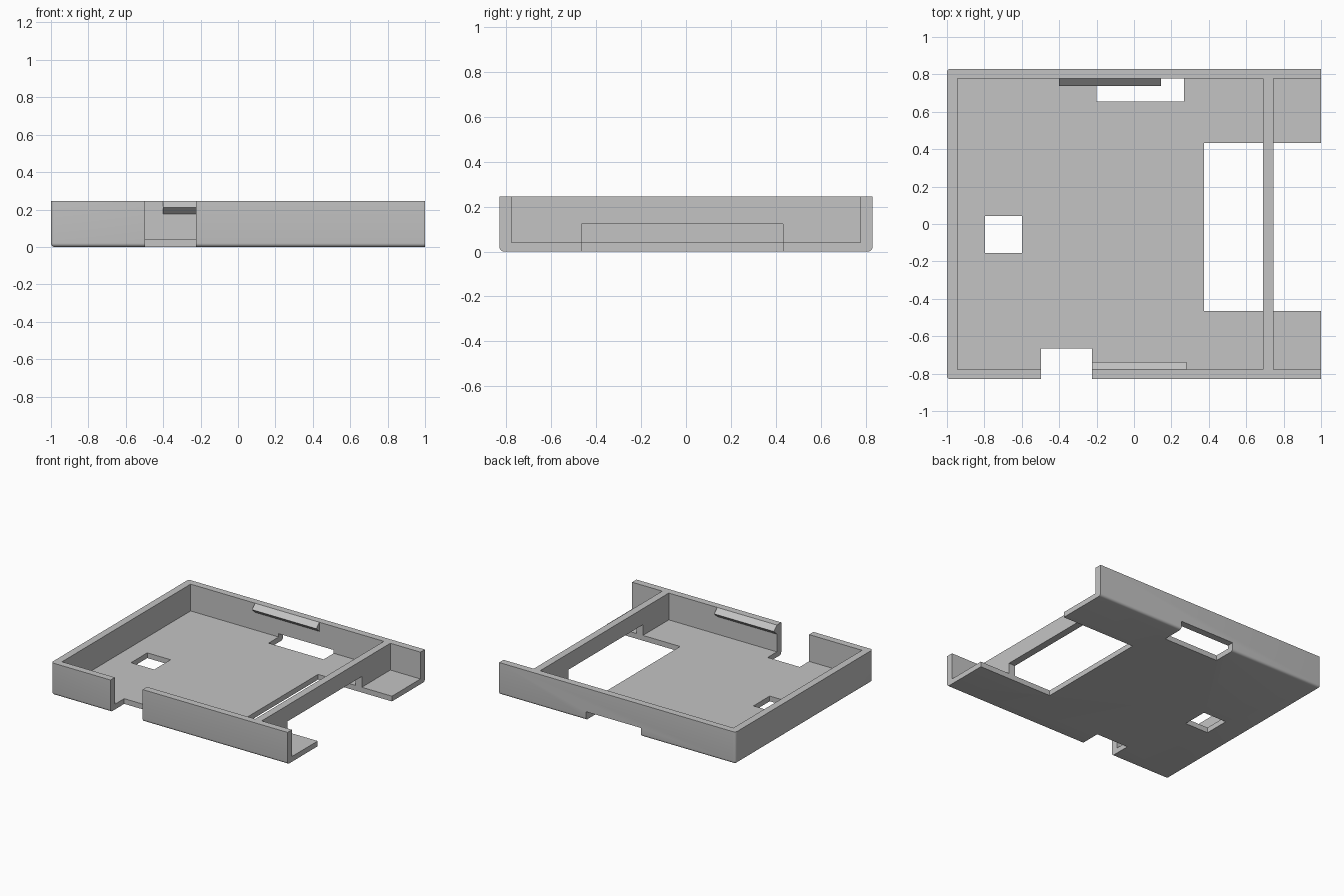
import bpy
import bmesh
from mathutils import Vector

default_cube = bpy.data.objects.get("Cube")
if default_cube:
    bpy.data.objects.remove(default_cube, do_unlink=True)

HALF_Y, HEIGHT, FLOOR = 0.83, 0.245, 0.04
INNER_Y = 0.777

grey = bpy.data.materials.new("light grey plastic")
grey.use_nodes = True
colour = (0.55, 0.55, 0.55, 1)
grey.diffuse_color = colour
grey.node_tree.nodes["Principled BSDF"].inputs["Base Color"].default_value = colour


def make_object(name, bm):
    bmesh.ops.recalc_face_normals(bm, faces=bm.faces)
    mesh = bpy.data.meshes.new(name)
    bm.to_mesh(mesh)
    bm.free()
    mesh.materials.append(grey)
    obj = bpy.data.objects.new(name, mesh)
    bpy.context.collection.objects.link(obj)
    return obj


def box_bmesh(low, high):
    low, high = Vector(low), Vector(high)
    bm = bmesh.new()
    bmesh.ops.create_cube(bm, size=1)
    for v in bm.verts:
        v.co = (low + high) / 2 + v.co * (high - low)
    return bm


# Tray block, rounded along the bottom and the two closed corners
bm = box_bmesh((-1, -HALF_Y, 0), (1, HALF_Y, HEIGHT))
rounded = []
for e in bm.edges:
    mid = (e.verts[0].co + e.verts[1].co) / 2
    bottom = mid.z < 0.01 and mid.x < 0.9
    corner = abs(mid.z - HEIGHT / 2) < 0.01 and mid.x < -0.9
    if bottom or corner:
        rounded.append(e)
bmesh.ops.bevel(bm, geom=rounded, offset=0.02, segments=5, profile=0.5, affect='EDGES')
tray = make_object("tray", bm)

# Cavities and openings: the right bay stays open at its end
cutters = {
    "main_cavity": ((-0.945, -INNER_Y, FLOOR), (0.69, INNER_Y, 0.4)),
    "right_bay": ((0.745, -INNER_Y, FLOOR), (1.2, INNER_Y, 0.4)),
    "floor_window": ((0.375, -0.465, -0.1), (1.2, 0.432, 0.122)),
    "square_hole": ((-0.797, -0.155, -0.1), (-0.6, 0.042, 0.1)),
    "back_slot": ((-0.2, 0.655, -0.1), (0.266, 1, 0.065)),
    "front_gap": ((-0.497, -1, -0.1), (-0.225, -0.665, 0.5)),
}
bpy.context.view_layer.objects.active = tray
for name, (low, high) in cutters.items():
    cutter = make_object(name + "_cutter", box_bmesh(low, high))
    cutter.hide_render = True
    mod = tray.modifiers.new(name, 'BOOLEAN')
    mod.operation = 'DIFFERENCE'
    mod.solver = 'EXACT'
    mod.object = cutter
    bpy.ops.object.modifier_apply(modifier=mod.name)
    bpy.data.objects.remove(cutter, do_unlink=True)

bpy.ops.object.select_all(action='DESELECT')
tray.select_set(True)
bpy.ops.object.shade_smooth_by_angle(angle=0.6)


# Snap ridges: triangular bars along the inside top of the long walls
def snap_ridge(name, x0, x1, side):
    bm = bmesh.new()
    profile = [(INNER_Y, HEIGHT), (INNER_Y - 0.038, 0.21), (INNER_Y, 0.175)]
    face = bm.faces.new([bm.verts.new((x0, side * y, z)) for y, z in profile])
    out = bmesh.ops.extrude_face_region(bm, geom=[face])
    verts = [g for g in out["geom"] if isinstance(g, bmesh.types.BMVert)]
    bmesh.ops.translate(bm, verts=verts, vec=(x1 - x0, 0, 0))
    return make_object(name, bm)


snap_ridge("back_snap_ridge", -0.4, 0.145, 1)
snap_ridge("front_snap_ridge", -0.225, 0.28, -1)
